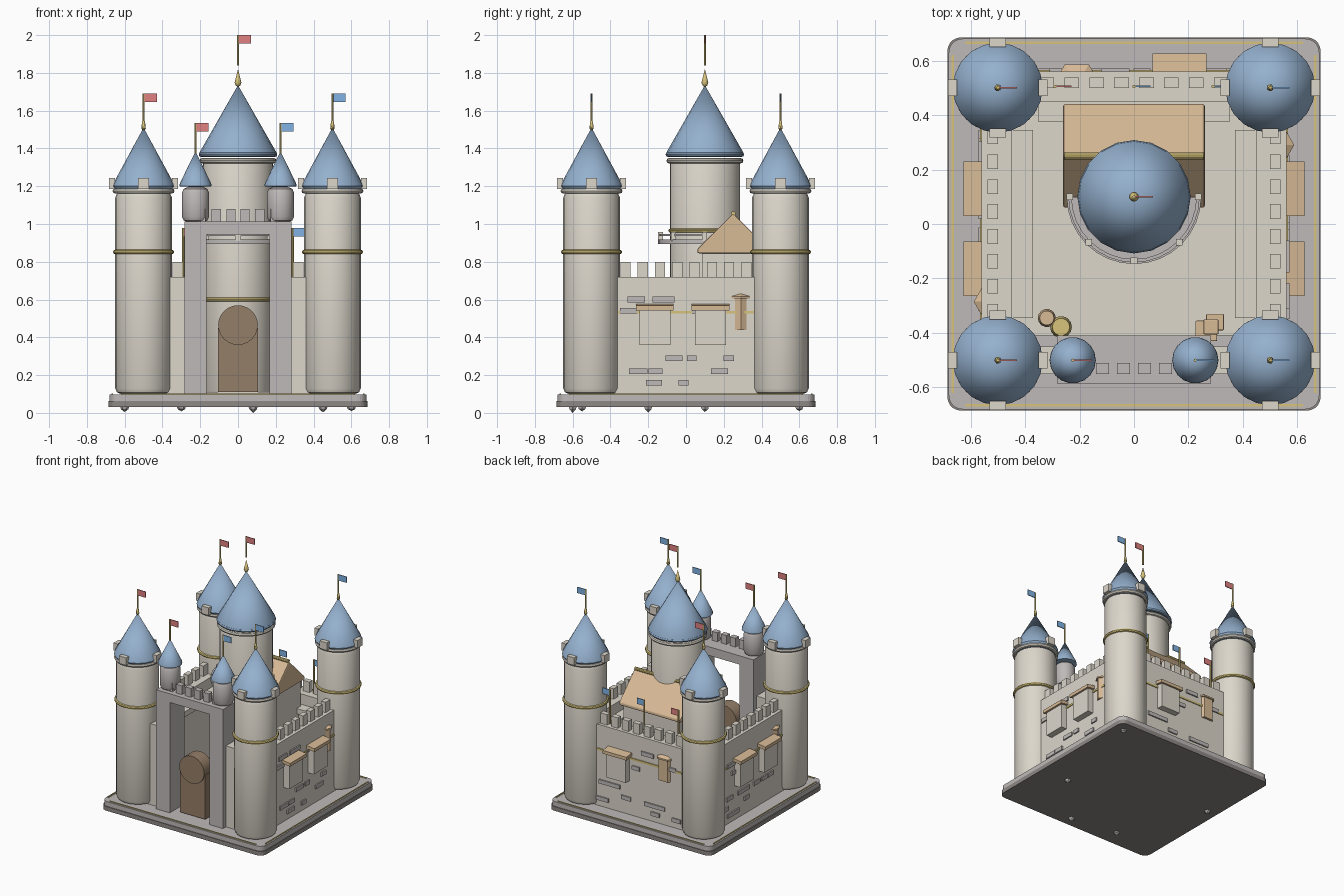
import bpy, bmesh, math, random
from mathutils import Matrix, Vector

if "Cube" in bpy.data.objects:
    bpy.data.objects.remove(bpy.data.objects["Cube"])

random.seed(4)
COLS = dict(cream=(.72, .68, .60), grey=(.52, .49, .48), dark=(.27, .25, .24), blue=(.30, .44, .62),
            gold=(.68, .55, .20), tan=(.68, .49, .30), brown=(.30, .21, .14),
            red=(.75, .22, .22), flagblue=(.22, .45, .78))
MATS = {}
for k, c in COLS.items():
    MATS[k] = bpy.data.materials.new(k)
    MATS[k].diffuse_color = (*c, 1)


def finish(name, bm, col, bevel=0, smooth=False):
    bmesh.ops.recalc_face_normals(bm, faces=bm.faces[:])
    if bevel:
        bmesh.ops.bevel(bm, geom=bm.edges[:], offset=bevel, segments=2, profile=.5, affect='EDGES')
    me = bpy.data.meshes.new(name)
    bm.to_mesh(me)
    bm.free()
    me.materials.append(MATS[col])
    ob = bpy.data.objects.new(name, me)
    bpy.context.collection.objects.link(ob)
    if smooth:
        bpy.ops.object.select_all(action='DESELECT')
        ob.select_set(True)
        bpy.context.view_layer.objects.active = ob
        bpy.ops.object.shade_smooth_by_angle(angle=math.radians(35))
    return ob


def boxes(name, col, items, bevel=0):
    """items: (x0, x1, y0, y1, z0, z1) blocks joined in one object"""
    bm = bmesh.new()
    for x0, x1, y0, y1, z0, z1 in items:
        m = Matrix.Translation(((x0 + x1) / 2, (y0 + y1) / 2, (z0 + z1) / 2)) @ \
            Matrix.Diagonal((abs(x1 - x0), abs(y1 - y0), abs(z1 - z0), 1))
        bmesh.ops.create_cube(bm, size=1, matrix=m)
    return finish(name, bm, col, bevel)


def lathe(name, col, pts, x, y, seg=24, smooth=True, a0=0, a1=360):
    """revolve (r, z) points about a vertical axis at x, y"""
    bm = bmesh.new()
    closed = a1 - a0 == 360
    n = seg if closed else seg + 1
    rings = []
    for r, z in pts:
        if r == 0:
            rings.append([bm.verts.new((x, y, z))] * n)
        else:
            rings.append([bm.verts.new((x + r * math.cos(t), y + r * math.sin(t), z))
                          for t in (math.radians(a0 + (a1 - a0) * i / seg) for i in range(n))])
    for a, b in zip(rings, rings[1:]):
        for i in range(seg):
            j = (i + 1) % n
            vs = list(dict.fromkeys((a[i], a[j], b[j], b[i])))
            if len(vs) > 2:
                bm.faces.new(vs)
    return finish(name, bm, col, 0, smooth)


def ring(name, col, r, z, x, y, w=.012, h=.012, seg=24):
    pts = [(r + w * math.cos(t), z + h * math.sin(t)) for t in [i * math.pi / 4 for i in range(9)]]
    lathe(name, col, pts, x, y, seg)


def drum(r, z0, z1, b):
    k = b * .3
    return [(0, z0), (r - b, z0), (r - k, z0 + k), (r, z0 + b), (r, z1 - b), (r - k, z1 - k), (r - b, z1), (0, z1)]


def flag(name, x, y, z0, z1, col, w=.07, h=.045):
    lathe(name + "_pole", 'gold', [(0, z0), (.006, z0), (.006, z1), (0, z1)], x, y, 8)
    boxes(name + "_cloth", col, [(x + .003, x + w, y - .003, y + .003, z1 - h, z1)])


# Base plate with rounded corners, gold trim and rough stones below
def slab(name, col, s, z0, z1, r):
    bm = bmesh.new()
    bmesh.ops.create_cube(bm, size=1, matrix=Matrix.Translation((0, 0, (z0 + z1) / 2)) @ Matrix.Diagonal((2 * s, 2 * s, z1 - z0, 1)))
    ve = [e for e in bm.edges if abs(e.verts[0].co.z - e.verts[1].co.z) > .001]
    bmesh.ops.bevel(bm, geom=ve, offset=r, segments=5, profile=.5, affect='EDGES')
    finish(name, bm, col)


slab("base_bottom", 'dark', .685, .03, .062, .05)
slab("base_top", 'grey', .68, .062, .098, .05)
t = .665
boxes("base_gold_trim", 'gold', [(-.62, .62, s * t - .004, s * t + .004, .095, .103) for s in (-1, 1)] +
      [(s * t - .004, s * t + .004, -.62, .62, .095, .103) for s in (-1, 1)])
for i, (x, y) in enumerate([(.08, -.6), (-.6, .1), (.6, .6), (.45, -.2), (-.3, -.55)]):
    lathe(f"under_stone_{i}", 'grey', [(0, .005 * i % .012), (.02, .02), (.025, .035)], x, y, 6, False)
boxes("courtyard_floor", 'cream', [(-.46, .46, -.41, .46, .09, .11)])

# Curtain walls with walkways and crenels
boxes("curtain_walls", 'cream', [(s * .45, s * .56, -.38, .38, .1, .72) for s in (-1, 1)] +
      [(-.38, .38, .45, .56, .1, .72)] +
      [(s * .27, s * .38, -.55, -.45, .1, .72) for s in (-1, 1)])
boxes("wall_walkways", 'cream', [(s * .37, s * .45, -.345, .345, .6, .64) for s in (-1, 1)] +
      [(-.35, .35, .375, .45, .6, .64)])
ms = [-.32 + i * .0914 for i in range(8)]
boxes("wall_merlons", 'cream', [(s * .499, s * .537, m - .027, m + .027, .715, .8) for s in (-1, 1) for m in ms] +
      [(m - .027, m + .027, .499, .537, .715, .8) for m in ms])
boxes("wall_gold_course", 'gold', [(s * .555, s * .566, -.36, .36, .525, .54) for s in (-1, 1)] +
      [(-.36, .36, .555, .566, .525, .54)])

# Raised stones scattered over the outer wall faces
st = []
for side in range(3):
    for i in range(15):
        u, z = random.uniform(-.32, .32), random.choice((.16, .22, .29, .35, .47, .54, .6))
        w, h = random.uniform(.025, .05), .015
        if side == 2:
            st.append((u - w, u + w, .55, .57, z - h, z + h))
        else:
            s = 1 - 2 * side
            st.append((s * .55, s * .57, u - w, u + w, z - h, z + h))
boxes("wall_stones", 'grey', st)


# Oriel bays with sloping awnings, built facing +x then turned round
def oriel(name, u, ang):
    rot = Matrix.Rotation(math.radians(ang), 4, 'Z')
    b = boxes(name + "_bay", 'cream', [(.54, .608, u - .082, u + .082, .36, .56)])
    b.matrix_world = rot
    a = boxes(name + "_awning", 'tan', [(.54, .626, u - .1, u + .1, .555, .58)])
    for v in a.data.vertices:
        if v.co.x > .6:
            v.co.z -= .012
    a.matrix_world = rot


for i, (u, ang) in enumerate([(-.165, 0), (.13, 0), (-.13, 180), (.165, 180), (-.167, 90)]):
    oriel(f"oriel_{i}", u, ang)

# Hexagonal timber bartizans straddling the walls
for i, (x, y) in enumerate([(.5, .29), (-.5, -.285), (-.21, .51)]):
    lathe(f"bartizan_{i}_body", 'tan', [(0, .44), (.078, .44), (.078, .61), (0, .61)], x, y, 6, False)
    lathe(f"bartizan_{i}_roof", 'tan', [(0, .605), (.088, .605), (.088, .617), (0, .662)], x, y, 6, False)

# Corner towers
for sx in (-1, 1):
    for sy in (-1, 1):
        x, y = .5 * sx, .5 * sy
        n = f"tower_{'left' if sx < 0 else 'right'}_{'front' if sy < 0 else 'back'}"
        lathe(n + "_body", 'cream', drum(.15, .1, 1.17, .03), x, y)
        ring(n + "_band", 'gold', .15, .852, x, y)
        ring(n + "_collar", 'cream', .15, 1.175, x, y, .014, .014)
        lathe(n + "_roof", 'blue', [(0, 1.185), (.155, 1.185), (.165, 1.2), (.16, 1.215), (0, 1.51)], x, y, 20)
        c = []
        for k in (-1, 1):
            c.append((x + k * .15, x + k * .183, y - .03, y + .03, 1.185, 1.243))
            c.append((x - .03, x + .03, y + k * .15, y + k * .183, 1.185, 1.243))
        boxes(n + "_merlons", 'cream', c)
        lathe(n + "_finial", 'gold', [(0, 1.49), (.012, 1.505), (.008, 1.54), (0, 1.56)], x, y, 10)
        flag(n + "_flag", x, y, 1.52, 1.69, 'red' if sx < 0 else 'flagblue')

# Gatehouse: piers, lintel, crenels and small turrets
boxes("gate_piers", 'grey', [(s * .168, s * .283, -.585, -.41, .1, 1.0) for s in (-1, 1)])
boxes("gate_lintel", 'grey', [(-.283, .283, -.585, -.41, .945, 1.012)])
boxes("gate_merlons", 'grey', [(m - .024, m + .024, -.55, -.51, 1.005, 1.08) for m in (-.195, -.115, -.038, .038, .115, .195)])
for s in (-1, 1):
    n, x = f"turret_{'left' if s < 0 else 'right'}", .225 * s
    lathe(n + "_body", 'grey', drum(.072, 1.01, 1.195, .03), x, -.5, 16)
    lathe(n + "_roof", 'blue', [(0, 1.195), (.085, 1.2), (.083, 1.215), (0, 1.385)], x, -.5, 18)
    flag(n + "_flag", x, -.5, 1.36, 1.535, 'red' if s < 0 else 'flagblue')

# Arched gate door
boxes("gate_door", 'brown', [(-.107, .107, -.55, -.47, .11, .45)])
bm = bmesh.new()
bmesh.ops.create_cone(bm, cap_ends=True, segments=24, radius1=.105, radius2=.105, depth=.1,
                      matrix=Matrix.Translation((0, -.51, .465)) @ Matrix.Rotation(math.pi / 2, 4, 'X'))
finish("gate_door_arch", bm, 'brown', 0, True)

# Keep: round tower, bands, balcony and tall roof
KX, KY = 0, .1
lathe("keep_body", 'cream', drum(.185, .1, 1.34, .015), KX, KY, 32)
for z in (.6, .965):
    ring("keep_gold_band", 'gold', .185, z, KX, KY, .008, .01, 32)
ring("keep_collar", 'cream', .19, 1.335, KX, KY, .014, .014, 32)
ring("keep_roof_rim", 'blue', .195, 1.368, KX, KY, .013, .013, 20)
lathe("keep_roof", 'blue', [(0, 1.362), (.205, 1.365), (.203, 1.38), (0, 1.735)], KX, KY, 20)
lathe("keep_finial", 'gold', [(0, 1.725), (.012, 1.733), (.018, 1.748), (.014, 1.765), (0, 1.82)], KX, KY, 12)
flag("keep_flag", KX, KY, 1.84, 2.0, 'red')
lathe("balcony_floor", 'grey', [(.17, .893), (.247, .893), (.247, .917), (.17, .917), (.17, .893)], KX, KY, 16, True, 180, 360)
lathe("balcony_rail", 'grey', [(.229, .936), (.241, .936), (.241, .948), (.229, .948), (.229, .936)], KX, KY, 16, True, 180, 360)
P = [(KX + .235 * math.cos(a), KY + .235 * math.sin(a)) for a in [math.pi * (1 + i / 4) for i in range(5)]]
boxes("balcony_posts", 'cream', [(x - .012, x + .012, y - .012, y + .012, .91, .957) for x, y in P])

# Great hall with gabled roof and gold ridge
boxes("hall_body", 'cream', [(-.235, .235, .085, .42, .1, .86)])
bm = bmesh.new()
prof = [(.06, .845), (.44, .845), (.44, .868), (.25, 1.055), (.06, .868)]
f = bm.faces.new([bm.verts.new((-.26, y, z)) for y, z in prof])
ex = bmesh.ops.extrude_face_region(bm, geom=[f])
bmesh.ops.translate(bm, vec=Vector((.52, 0, 0)), verts=[v for v in ex['geom'] if isinstance(v, bmesh.types.BMVert)])
finish("hall_roof", bm, 'tan', .008)
bm = bmesh.new()
bmesh.ops.create_cone(bm, cap_ends=True, segments=10, radius1=.013, radius2=.013, depth=.51,
                      matrix=Matrix.Translation((0, .25, 1.055)) @ Matrix.Rotation(math.pi / 2, 4, 'Y'))
finish("hall_ridge", bm, 'gold', 0, True)

# Back wall flags
for x, c in ((-.29, 'red'), (0, 'flagblue'), (.29, 'flagblue')):
    flag("back_wall_flag", x, .505, .71, .98, c, .06)

# Barrels and crates in the courtyard
for i, (x, y, r, c) in enumerate([(-.32, -.345, .033, 'tan'), (-.268, -.378, .04, 'gold')]):
    lathe(f"barrel_{i}", c, [(0, .1), (r * .8, .1), (r, .145), (r * .8, .19), (0, .19)], x, y, 14)
boxes("crates", 'tan', [(.225, .305, -.43, -.355, .1, .17), (.265, .33, -.39, -.33, .1, .165), (.255, .31, -.405, -.35, .17, .22)], .004)

for m in bpy.data.materials:
    if m.users and not m.is_grease_pencil:
        m.use_nodes = True
        m.node_tree.nodes["Principled BSDF"].inputs["Base Color"].default_value = m.diffuse_color
